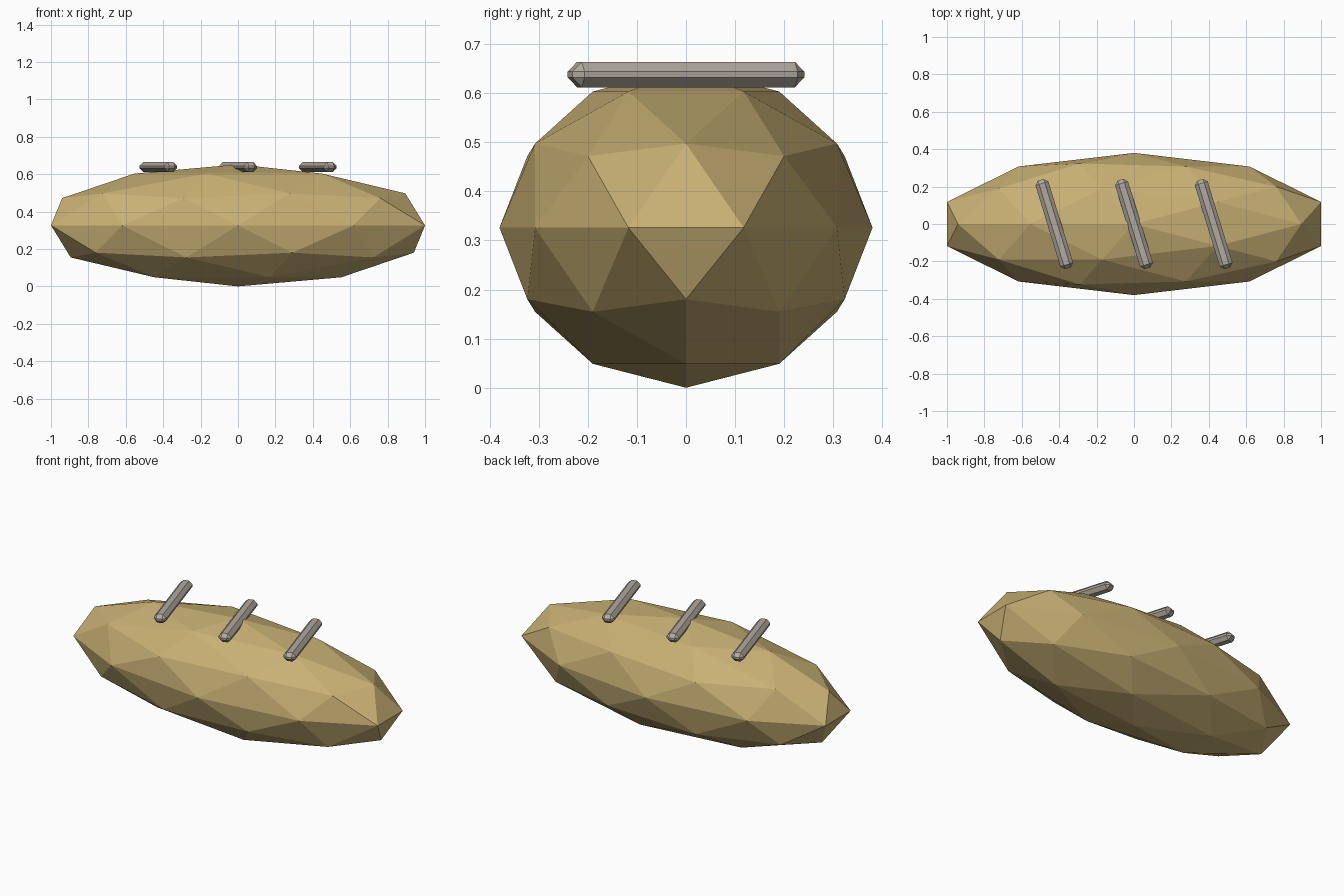
import bpy, math

if "Cube" in bpy.data.objects:
    bpy.data.objects.remove(bpy.data.objects["Cube"])


def material(name, rgb):
    m = bpy.data.materials.new(name)
    m.diffuse_color = (*rgb, 1.0)
    m.use_nodes = True
    m.node_tree.nodes["Principled BSDF"].inputs["Base Color"].default_value = m.diffuse_color
    return m


ochre = material("ochre", (0.578, 0.434, 0.175))
grey = material("warm grey", (0.445, 0.402, 0.352))

# Faceted loaf: stretched icosphere whose equator edges form the two ends
R_Z = 0.326
bpy.ops.mesh.primitive_ico_sphere_add(subdivisions=2, radius=1)
loaf = bpy.context.object
loaf.name = "loaf_body"
loaf.scale = (1 / math.cos(math.radians(18)), 0.38, R_Z)
loaf.rotation_euler.z = math.pi
loaf.location.z = R_Z
loaf.data.materials.append(ochre)


# Slanted chamfered bars lying across the top
def bar(name, x):
    bpy.ops.mesh.primitive_cube_add(size=1, location=(x, 0, 0.638))
    ob = bpy.context.object
    ob.name = name
    ob.scale = (0.072, 0.494, 0.052)
    bpy.ops.object.transform_apply(location=False, rotation=False, scale=True)
    ob.rotation_euler.z = math.radians(17)
    bevel = ob.modifiers.new("chamfer", 'BEVEL')
    bevel.width = 0.02
    bevel.segments = 1
    ob.data.materials.append(grey)


for side, x in (("left", -0.426), ("middle", 0.0), ("right", 0.426)):
    bar(f"{side}_bar", x)
